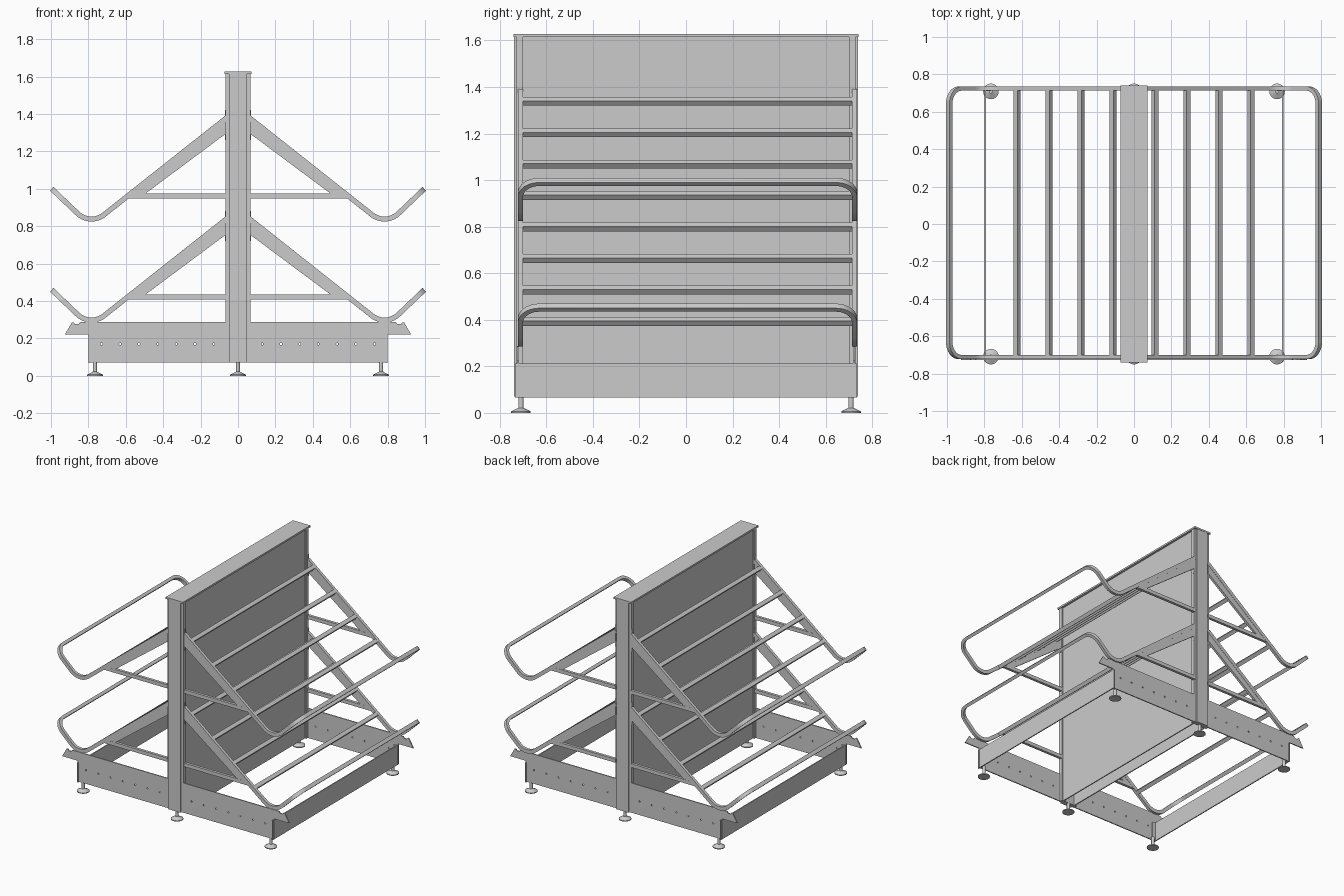
import bpy, bmesh, math
from mathutils import Vector

if "Cube" in bpy.data.objects:
    bpy.data.objects.remove(bpy.data.objects["Cube"])


def finish(name, bm, mirror=False, smooth=False):
    bmesh.ops.recalc_face_normals(bm, faces=bm.faces)
    me = bpy.data.meshes.new(name)
    bm.to_mesh(me)
    bm.free()
    ob = bpy.data.objects.new(name, me)
    bpy.context.collection.objects.link(ob)
    if smooth:
        bpy.ops.object.select_all(action='DESELECT')
        ob.select_set(True)
        bpy.context.view_layer.objects.active = ob
        bpy.ops.object.shade_smooth_by_angle(angle=math.radians(35))
    if mirror:
        ob.modifiers.new("Mirror", 'MIRROR').use_axis[0] = True
    return ob


def prism(bm, pts, y0, y1):
    """Extrude an (x, z) outline from y0 to y1."""
    f = bm.faces.new([bm.verts.new((x, y0, z)) for x, z in pts])
    r = bmesh.ops.extrude_face_region(bm, geom=[f])
    verts = [v for v in r['geom'] if isinstance(v, bmesh.types.BMVert)]
    bmesh.ops.translate(bm, verts=verts, vec=(0, y1 - y0, 0))


def box(bm, x0, x1, y0, y1, z0, z1):
    prism(bm, [(x0, z0), (x1, z0), (x1, z1), (x0, z1)], y0, y1)


def fillet(pts, radii, steps=10):
    """Round the inner corners of a 3D polyline."""
    out = [pts[0]]
    for a, p, b, r in zip(pts, pts[1:], pts[2:], radii):
        u, v = (a - p).normalized(), (b - p).normalized()
        half = u.angle(v) / 2
        c = p + (u + v).normalized() * (r / math.sin(half))
        s = p + u * (r / math.tan(half)) - c
        e = p + v * (r / math.tan(half)) - c
        ang = s.angle(e)
        for i in range(steps + 1):
            t = i / steps
            out.append(c + (s * math.sin((1 - t) * ang) + e * math.sin(t * ang)) / math.sin(ang))
    return out + [pts[-1]]


def sweep(bm, path, h, w):
    """Sweep a rectangular section along a path, height h kept normal to the bends."""
    rings, n = [], None
    for i, p in enumerate(path):
        tin = (p - path[i - 1]).normalized() if i else Vector()
        tout = (path[i + 1] - p).normalized() if i + 1 < len(path) else Vector()
        t = (tin + tout).normalized()
        n = Vector((0, 1, 0)).cross(t) if n is None else n - t * n.dot(t)
        n.normalize()
        b = t.cross(n)
        rings.append([bm.verts.new(p + n * (h / 2 * i1) + b * (w / 2 * i2))
                      for i1, i2 in ((1, 1), (1, -1), (-1, -1), (-1, 1))])
    for r0, r1 in zip(rings, rings[1:]):
        for k in range(4):
            bm.faces.new((r0[k], r0[(k + 1) % 4], r1[(k + 1) % 4], r1[k]))
    bm.faces.new(rings[0])
    bm.faces.new(rings[-1])


# Sloping racks, two levels on each side
Y0, Y1 = -0.711, 0.724
SLOPE = math.atan(0.79)
for level, dz in (("upper", 0.0), ("lower", -0.54)):
    # Bent tube frame: down the slope, through the dip, around the front lip
    side = [(0.06, 1.38), (0.79, 0.803), (0.988, 0.992)]
    pts = [Vector((x, Y0, z + dz)) for x, z in side]
    pts += [Vector((x, Y1, z + dz)) for x, z in reversed(side)]
    bm = bmesh.new()
    sweep(bm, fillet(pts, [0.108, 0.08, 0.08, 0.108]), 0.027, 0.022)
    finish(level + "_rack_frame", bm, mirror=True, smooth=True)

    # Triangular braces with hooks into the posts
    bm = bmesh.new()
    for y in (Y0, Y1):
        prism(bm, [(x, z + dz) for x, z in
                   ((0.06, 1.378), (0.604, 0.948), (0.53, 0.948), (0.06, 1.298))], y - 0.009, y + 0.009)
        prism(bm, [(x, z + dz) for x, z in
                   ((0.06, 0.947), (0.606, 0.947), (0.574, 0.974), (0.06, 0.974))], y - 0.01, y + 0.01)
        box(bm, 0.045, 0.069, y - 0.005, y + 0.005, 1.26 + dz, 1.42 + dz)
    finish(level + "_rack_brace", bm, mirror=True)

    # Cross bars, square tubes tilted with the slope
    bm = bmesh.new()
    d = Vector((math.cos(SLOPE), 0, -math.sin(SLOPE)))
    n = Vector((math.sin(SLOPE), 0, math.cos(SLOPE)))
    for i in range(4):
        x = 0.112 + 0.171 * i
        c = Vector((x, 0, 1.427 - 0.79 * x + dz))
        q = [c + (d * a + n * b) * 0.0135 for a, b in ((-1, -1), (1, -1), (1, 1), (-1, 1))]
        prism(bm, [(v.x, v.z) for v in q], Y0 + 0.009, Y1 - 0.009)
    finish(level + "_rack_cross_bars", bm, mirror=True)

# Posts: raised centre strip with side flanges
bm = bmesh.new()
for s in (-1, 1):
    box(bm, -0.048, 0.048, *sorted((s * 0.739, s * 0.70)), 0.07, 1.618)
    box(bm, -0.066, 0.066, *sorted((s * 0.729, s * 0.70)), 0.07, 1.618)
finish("posts", bm)

# Back panels and top cap
bm = bmesh.new()
box(bm, 0.046, 0.054, -0.70, 0.70, 0.07, 1.618)
finish("back_panels", bm, mirror=True)
bm = bmesh.new()
box(bm, -0.071, 0.071, -0.741, 0.741, 1.614, 1.627)
finish("top_cap", bm)

# Hole cutter for the base plates
bm = bmesh.new()
for i in range(14):
    x = (0.13 + 0.1 * (i // 2)) * (1 if i % 2 else -1)
    ring = [(x + 0.006 * math.cos(k * math.pi / 4), 0.17 + 0.006 * math.sin(k * math.pi / 4))
            for k in range(8)]
    prism(bm, ring, -0.8, 0.8)
cutter = finish("hole_cutter", bm)
cutter.hide_render = True
cutter.display_type = 'WIRE'

# Base side plates with notched bracket ends
half = [(0.80, 0.07), (0.80, 0.222), (0.925, 0.222), (0.888, 0.286), (0.878, 0.286),
        (0.872, 0.276), (0.85, 0.276), (0.845, 0.286), (0.83, 0.288)]
outline = half + [(-x, z) for x, z in reversed(half)]
bm = bmesh.new()
for y in (-0.722, 0.722):
    prism(bm, outline, y - 0.004, y + 0.004)
plates = finish("base_side_plates", bm)
mod = plates.modifiers.new("Holes", 'BOOLEAN')
mod.object = cutter
mod.operation = 'DIFFERENCE'

# Kick plates with end flanges
bm = bmesh.new()
box(bm, 0.79, 0.798, -0.734, 0.734, 0.067, 0.212)
for s in (-1, 1):
    box(bm, 0.765, 0.792, *sorted((s * 0.716, s * 0.711)), 0.07, 0.21)
finish("kick_plates", bm, mirror=True)

# Levelling feet, lathed from a profile
profile = [(0, 0), (0.042, 0), (0.042, 0.006), (0.018, 0.018), (0.011, 0.022), (0.011, 0.085), (0, 0.085)]
bm = bmesh.new()
for fx in (-0.765, 0, 0.765):
    for fy in (-0.709, 0.709):
        vs = [bm.verts.new((fx + r, fy, z)) for r, z in profile]
        es = [bm.edges.new(e) for e in zip(vs, vs[1:])]
        bmesh.ops.spin(bm, geom=vs + es, cent=(fx, fy, 0), axis=(0, 0, 1),
                       angle=math.tau, steps=20, use_duplicate=False)
bmesh.ops.remove_doubles(bm, verts=bm.verts, dist=0.0005)
finish("levelling_feet", bm, smooth=True)
